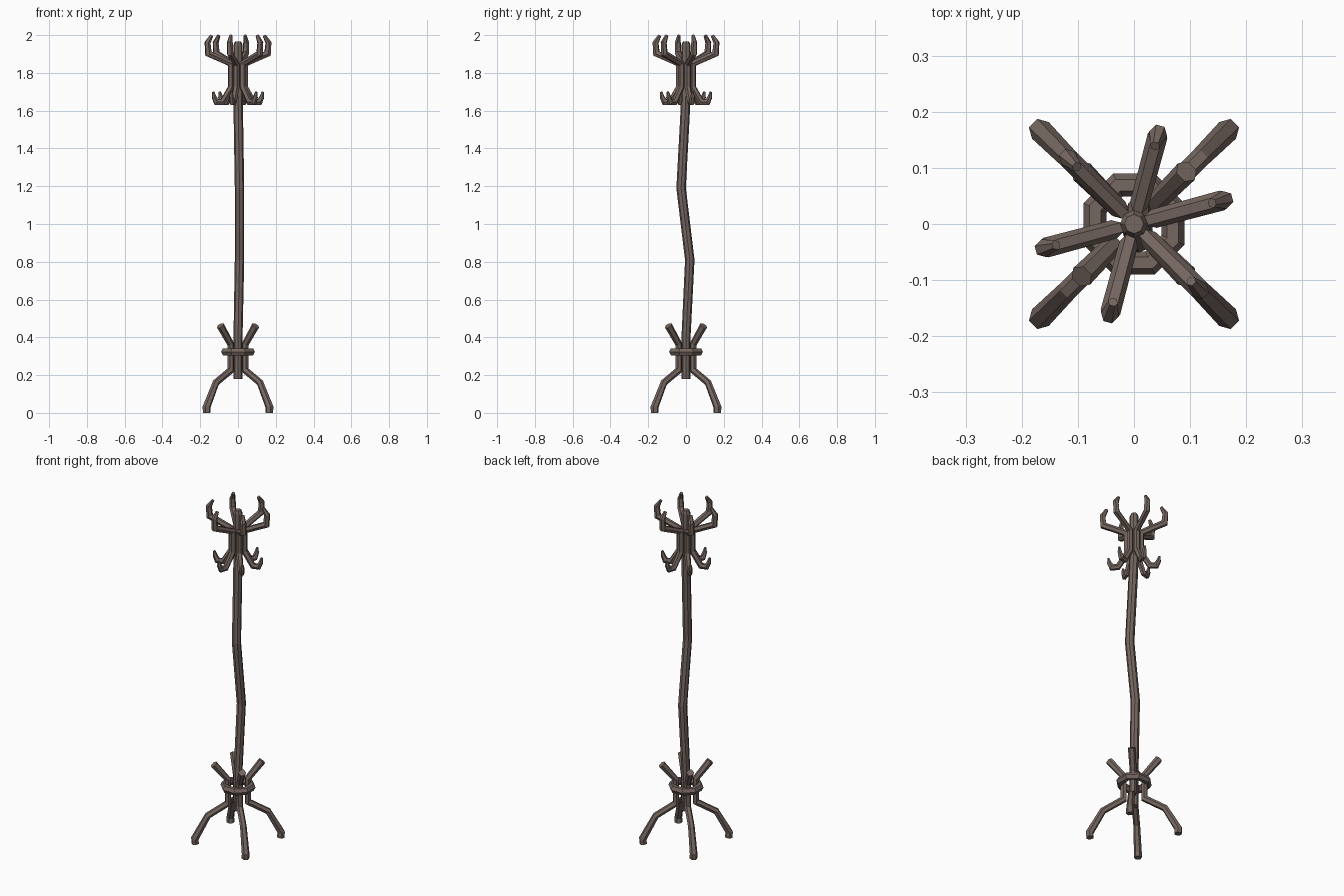
import bpy, bmesh, math
from mathutils import Vector

if "Cube" in bpy.data.objects:
    bpy.data.objects.remove(bpy.data.objects["Cube"])

wood = bpy.data.materials.new("grey brown wood")
wood.diffuse_color = (0.18, 0.135, 0.118, 1)
wood.use_nodes = True
wood.node_tree.nodes["Principled BSDF"].inputs["Base Color"].default_value = wood.diffuse_color


def tube(name, pts, radii, side, sides=6):
    """Mitred, flat-faced tube along a path lying in the plane normal to side."""
    pts = [Vector(p) for p in pts]
    side = Vector(side).normalized()
    bm = bmesh.new()
    rings = []
    for i, p in enumerate(pts):
        a = (p - pts[i - 1]).normalized() if i else None
        b = (pts[i + 1] - p).normalized() if i < len(pts) - 1 else None
        t = ((a or b) + (b or a)).normalized()
        n = side.cross(t).normalized()
        stretch = 1 / max(0.6, t.dot(a or b))
        ring = []
        for k in range(sides):
            w = 2 * math.pi * k / sides
            ring.append(bm.verts.new(p + radii[i] * (
                side * math.cos(w) + n * math.sin(w) * stretch)))
        rings.append(ring)
    for r0, r1 in zip(rings, rings[1:]):
        for k in range(sides):
            j = (k + 1) % sides
            bm.faces.new((r0[k], r0[j], r1[j], r1[k]))
    bm.faces.new(rings[0])
    bm.faces.new(rings[-1])
    bmesh.ops.recalc_face_normals(bm, faces=bm.faces[:])
    me = bpy.data.meshes.new(name)
    bm.to_mesh(me)
    bm.free()
    me.materials.append(wood)
    ob = bpy.data.objects.new(name, me)
    bpy.context.collection.objects.link(ob)
    return ob


def radial_tube(name, profile, radii, degrees):
    """Tube whose (radius, height) profile is turned to an angle about z."""
    a = math.radians(degrees)
    c, s = math.cos(a), math.sin(a)
    return tube(name, [(r * c, r * s, z) for r, z in profile], radii, (-s, c, 0))


# crooked central pole with a small bevelled top
tube("pole",
     [(0, 0, 0.18), (0, 0, 0.40), (0.008, 0.02, 0.81), (0.008, -0.026, 1.19),
      (0.002, -0.006, 1.56), (0, 0, 1.70), (0, 0, 1.945), (0, 0, 1.965)],
     [0.023, 0.024, 0.025, 0.025, 0.025, 0.025, 0.025, 0.017], (1, 0, 0), 8)

# four bent legs with splayed upper ends
leg = [(0.234, 0), (0.236, 0.03), (0.165, 0.16), (0.055, 0.225),
       (0.055, 0.365), (0.132, 0.462)]
for i in range(4):
    radial_tube("leg_%d" % (i + 1), leg,
                [0.021, 0.021, 0.018, 0.018, 0.018, 0.021], 45 + 90 * i)

# six double hooks around the top: small hook below, large hook above
hook = [(0.136, 1.70), (0.131, 1.672), (0.118, 1.645), (0.086, 1.645), (0.037, 1.725),
        (0.037, 1.848), (0.162, 1.902), (0.167, 1.96), (0.144, 1.998)]
for i in range(6):
    radial_tube("hook_%d" % (i + 1), hook,
                [0.006, 0.013, 0.016, 0.016, 0.017, 0.017, 0.018, 0.016, 0.009],
                15 + 60 * i)

# octagonal collar holding the legs
bpy.ops.mesh.primitive_torus_add(major_segments=8, minor_segments=6,
                                 major_radius=0.075, minor_radius=0.022,
                                 location=(0, 0, 0.323),
                                 rotation=(0, 0, math.radians(22.5)))
collar = bpy.context.object
collar.name = "collar"
collar.data.materials.append(wood)
for p in collar.data.polygons:
    p.use_smooth = False
